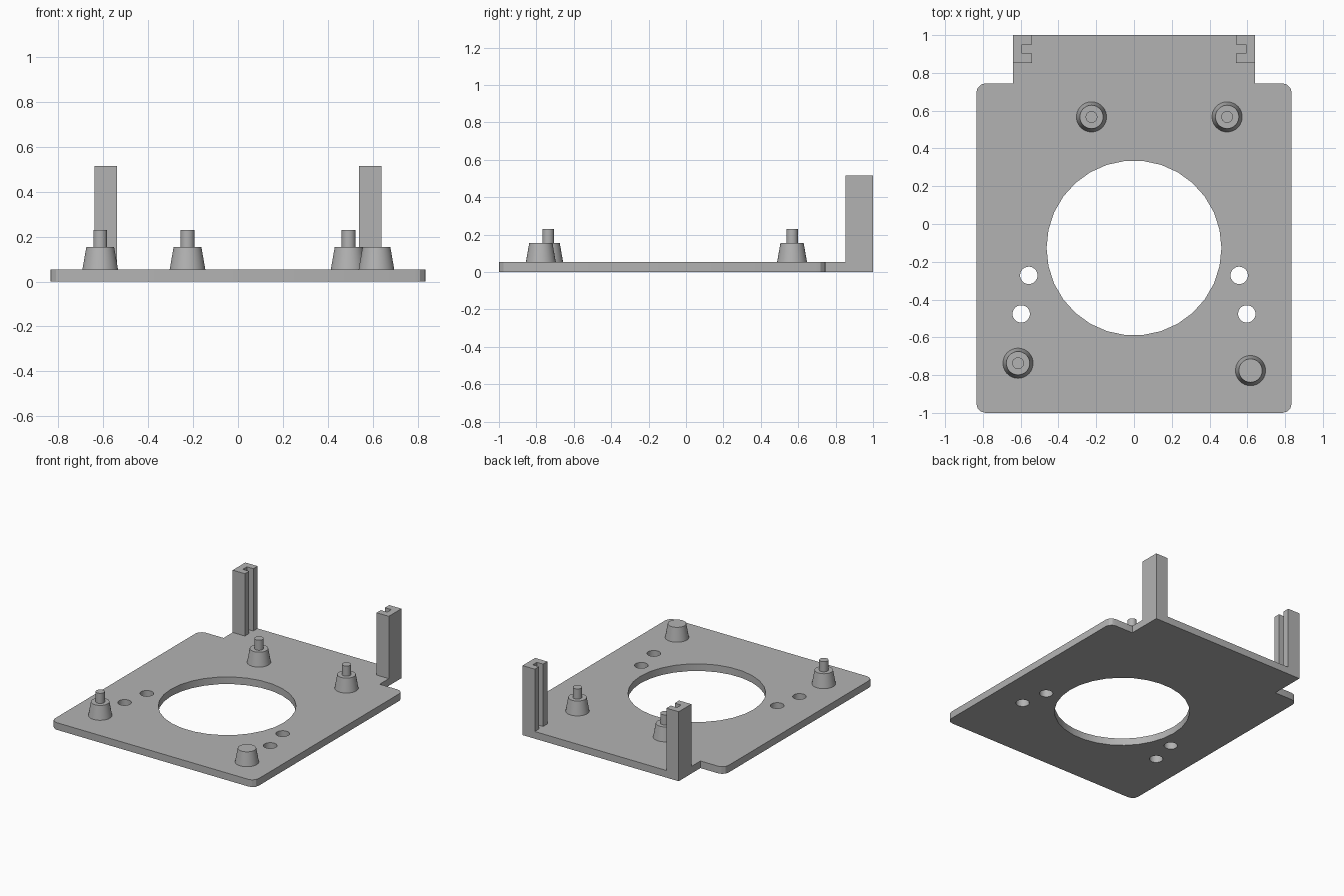
import bpy, bmesh, math

if "Cube" in bpy.data.objects:
    bpy.data.objects.remove(bpy.data.objects["Cube"])

T = 0.053  # plate thickness

grey = bpy.data.materials.new("light grey")
grey.diffuse_color = (0.45, 0.45, 0.45, 1)
grey.use_nodes = True
grey.node_tree.nodes["Principled BSDF"].inputs["Base Color"].default_value = grey.diffuse_color


def finish(ob, name):
    """Clean the mesh, name it, colour it and keep hard edges crisp."""
    ob.name = ob.data.name = name
    bm = bmesh.new()
    bm.from_mesh(ob.data)
    bmesh.ops.remove_doubles(bm, verts=bm.verts, dist=1e-5)
    bmesh.ops.recalc_face_normals(bm, faces=bm.faces)
    bm.to_mesh(ob.data)
    bm.free()
    ob.data.materials.clear()
    ob.data.materials.append(grey)
    bpy.ops.object.select_all(action='DESELECT')
    ob.select_set(True)
    bpy.context.view_layer.objects.active = ob
    bpy.ops.object.shade_smooth_by_angle(angle=math.radians(25))


def circle(x, y, r, n=30):
    return [(x + r * math.cos(2 * math.pi * i / n),
             y + r * math.sin(2 * math.pi * i / n)) for i in range(n)]


def extrude(name, loops, z0, z1):
    """Extrude an outline (first loop) with holes (other loops)."""
    cu = bpy.data.curves.new(name, 'CURVE')
    cu.dimensions = '2D'
    cu.fill_mode = 'BOTH'
    cu.extrude = (z1 - z0) / 2
    for pts in loops:
        sp = cu.splines.new('POLY')
        sp.points.add(len(pts) - 1)
        for p, (x, y) in zip(sp.points, pts):
            p.co = (x, y, 0, 1)
        sp.use_cyclic_u = True
    ob = bpy.data.objects.new(name, cu)
    bpy.context.collection.objects.link(ob)
    ob.location.z = (z0 + z1) / 2
    bpy.ops.object.select_all(action='DESELECT')
    ob.select_set(True)
    bpy.context.view_layer.objects.active = ob
    bpy.ops.object.convert(target='MESH')
    finish(bpy.context.object, name)


def frustum(name, x, y, r1, r2, z0, z1):
    bpy.ops.mesh.primitive_cone_add(vertices=30, radius1=r1, radius2=r2,
                                    depth=z1 - z0, location=(x, y, (z0 + z1) / 2))
    finish(bpy.context.object, name)


# Base plate: rounded corners, rear tab, fan opening and screw holes
W, YF, YB, R, TAB = 0.835, -1.0, 0.745, 0.05, 0.64


def corner(cx, cy, start):
    return [(cx + R * math.cos(math.radians(start + 30 * i)),
             cy + R * math.sin(math.radians(start + 30 * i))) for i in range(4)]


outline = (corner(W - R, YF + R, -90) + corner(W - R, YB - R, 0)
           + [(TAB, YB), (TAB, 1), (-TAB, 1), (-TAB, YB)]
           + corner(-W + R, YB - R, 90) + corner(-W + R, YF + R, 180))
holes = [circle(0, -0.127, 0.463)]
for s in (-1, 1):
    holes += [circle(s * 0.557, -0.272, 0.046), circle(s * 0.597, -0.476, 0.046)]
extrude("base_plate", [outline] + holes, 0, T)

# Slotted rear posts, grooves facing inward
post = [(0.64, 0.852), (0.64, 1), (0.54, 1), (0.54, 0.95),
        (0.592, 0.95), (0.592, 0.902), (0.54, 0.902), (0.54, 0.852)]
for side, s in (("left", -1), ("right", 1)):
    extrude(side + "_slotted_post", [[(s * x, y) for x, y in post]], T, 0.515)

# Tapered standoffs; the front right one has no pin
for name, x, y, pin in (("back_left", -0.225, 0.567, True),
                        ("back_right", 0.493, 0.567, True),
                        ("front_left", -0.614, -0.737, True),
                        ("front_right", 0.617, -0.776, False)):
    frustum(name + "_standoff", x, y, 0.08, 0.062, T, 0.155)
    if pin:
        frustum(name + "_pin", x, y, 0.031, 0.031, 0.155, 0.23)
